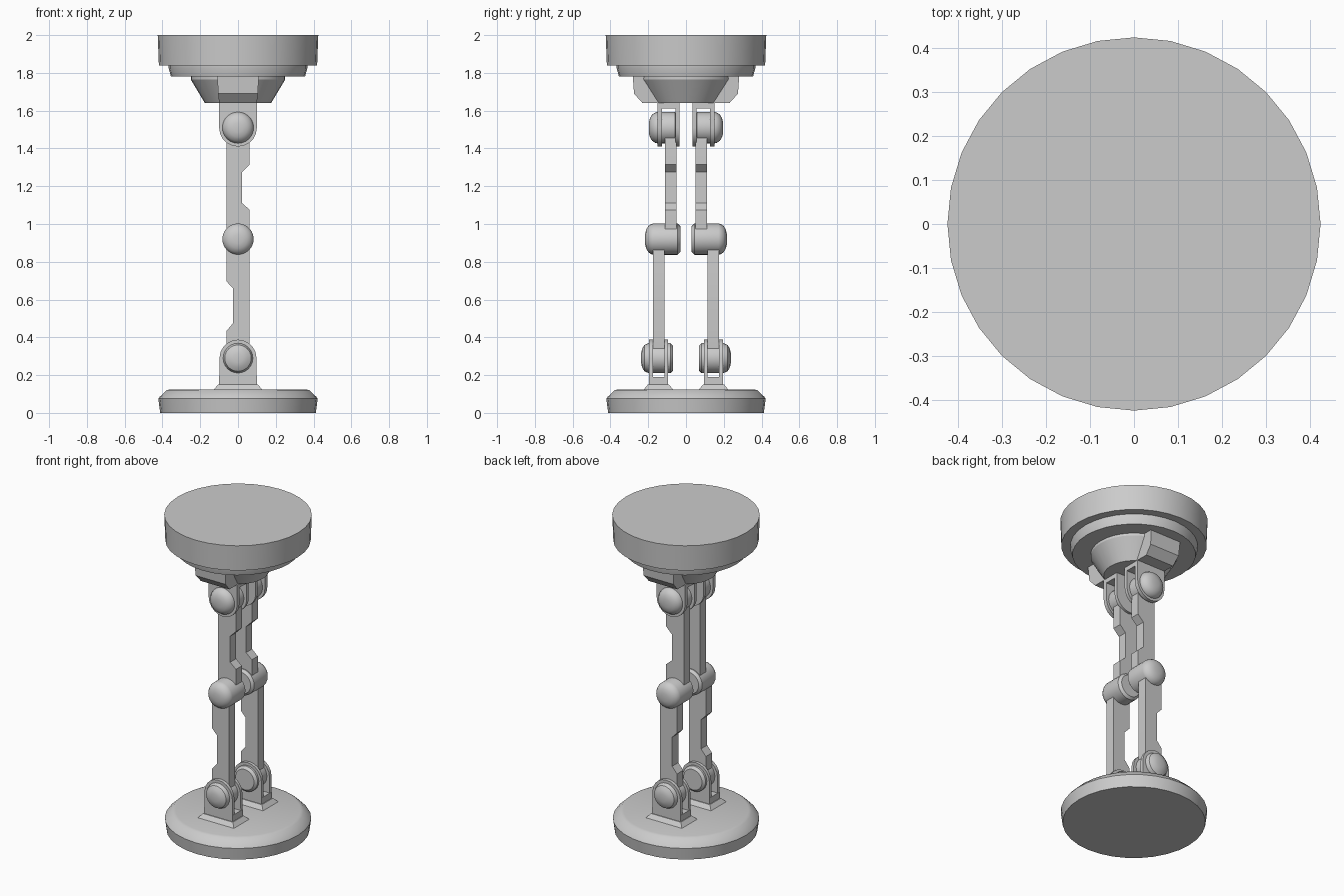
import bpy, bmesh, math

if "Cube" in bpy.data.objects:
    bpy.data.objects.remove(bpy.data.objects["Cube"])


def finish(name, bm, mirror):
    bmesh.ops.remove_doubles(bm, verts=bm.verts, dist=1e-5)
    bmesh.ops.recalc_face_normals(bm, faces=bm.faces)
    me = bpy.data.meshes.new(name)
    bm.to_mesh(me)
    bm.free()
    ob = bpy.data.objects.new(name, me)
    bpy.context.collection.objects.link(ob)
    if mirror:
        m = ob.modifiers.new("Mirror", 'MIRROR')
        m.use_axis = (False, True, False)
        m.use_mirror_merge = False
    return ob


def lathe(name, profile, n=32, z=None):
    """Closed turned solid of (radius, height); about z, or about y at height z."""
    bm = bmesh.new()
    rings = []
    for r, h in profile:
        ring = []
        for i in range(n):
            a = 2 * math.pi * i / n
            c, s = r * math.cos(a), r * math.sin(a)
            ring.append(bm.verts.new((c, s, h) if z is None else (c, h, z + s)))
        rings.append(ring)
    for a, b in zip(rings, rings[1:]):
        for i in range(n):
            j = (i + 1) % n
            bm.faces.new((a[i], a[j], b[j], b[i]))
    bm.faces.new(rings[0])
    bm.faces.new(rings[-1])
    return finish(name, bm, z is not None)


def loft(name, a, b):
    """Solid between two matching point loops, mirrored to the other leg."""
    bm = bmesh.new()
    va = [bm.verts.new(p) for p in a]
    vb = [bm.verts.new(p) for p in b]
    n = len(a)
    for i in range(n):
        j = (i + 1) % n
        bm.faces.new((va[i], va[j], vb[j], vb[i]))
    bm.faces.new(va)
    bm.faces.new(vb)
    return finish(name, bm, True)


def prism(name, pts, y0, y1):
    return loft(name, [(x, y0, z) for x, z in pts], [(x, y1, z) for x, z in pts])


def arc(r, z, a0, a1, n=10):
    return [(r * math.cos(math.radians(a0 + (a1 - a0) * i / n)),
             z + r * math.sin(math.radians(a0 + (a1 - a0) * i / n))) for i in range(n + 1)]


def rect(x, y0, y1, z):
    return [(-x, y0, z), (x, y0, z), (x, y1, z), (-x, y1, z)]


def knob(name, z, outer, inner, r):
    """Joint pin with a domed outer cap and a bevelled inner end."""
    lathe(name, [(0.025, outer), (0.05, outer + 0.006), (0.07, outer + 0.018),
                 (r - 0.003, outer + 0.034), (r, outer + 0.045),
                 (r, inner - 0.014), (r - 0.015, inner)], 24, z)


HIP, KNEE, ANKLE = 1.51, 0.92, 0.29

# round foot plate and stepped top plate
lathe("foot_plate", [(0.412, 0), (0.422, 0.075), (0.415, 0.085), (0.378, 0.12), (0.36, 0.125)])
lathe("top_plate", [(0.355, 1.78), (0.367, 1.825), (0.367, 1.84), (0.419, 1.84), (0.425, 2.0)])
lathe("hub_cone", [(0.175, 1.64), (0.25, 1.765), (0.25, 1.79)])

# chamfered hip blocks either side of the hub
side = [(-0.10, 1.64, 0.1), (-0.23, 1.64, 0.1), (-0.275, 1.69, 0.105),
        (-0.282, 1.785, 0.11), (-0.10, 1.785, 0.11)]
loft("hip_block", [(-x, y, z) for y, z, x in side], [(x, y, z) for y, z, x in side])

# hip forks
hip_plate = arc(0.1, HIP, 180, 360) + [(0.1, 1.65), (-0.1, 1.65)]
prism("hip_fork_outer", hip_plate, -0.152, -0.128)
prism("hip_fork_inner", hip_plate, -0.055, -0.035)
loft("hip_fork_bridge", rect(0.1, -0.152, -0.035, 1.612), rect(0.1, -0.152, -0.035, 1.65))

# ankle forks on bevelled pads
ankle_plate = arc(0.098, ANKLE, 0, 180) + [(-0.1, 0.14), (0.1, 0.14)]
prism("ankle_fork_outer", ankle_plate, -0.197, -0.176)
prism("ankle_fork_inner", ankle_plate, -0.114, -0.095)
loft("ankle_fork_bridge", rect(0.1, -0.197, -0.095, 0.14), rect(0.1, -0.197, -0.095, 0.19))
loft("ankle_pad", rect(0.13, -0.225, -0.067, 0.122), rect(0.105, -0.202, -0.09, 0.15))

# notched upper and lower leg links
upper = arc(0.062, HIP, 0, 180) + arc(0.062, KNEE, 180, 360) + [
    (0.062, 1.075), (0.022, 1.11), (0.022, 1.275), (0.062, 1.315)]
prism("upper_link", upper, -0.11, -0.05)
lower = arc(0.06, KNEE, 0, 180) + [
    (-0.06, 0.695), (-0.026, 0.66), (-0.026, 0.475), (-0.06, 0.435)] + arc(0.06, ANKLE, 180, 360)
prism("lower_link", lower, -0.176, -0.114)

# joint pins
knob("hip_pin", HIP, -0.197, -0.045, 0.083)
knob("knee_pin", KNEE, -0.217, -0.03, 0.083)
knob("ankle_pin", ANKLE, -0.238, -0.068, 0.08)

# smooth curved faces, keep hard edges
for ob in bpy.context.scene.objects:
    ob.select_set(True)
    bpy.context.view_layer.objects.active = ob
bpy.ops.object.shade_smooth_by_angle(angle=math.radians(28))
